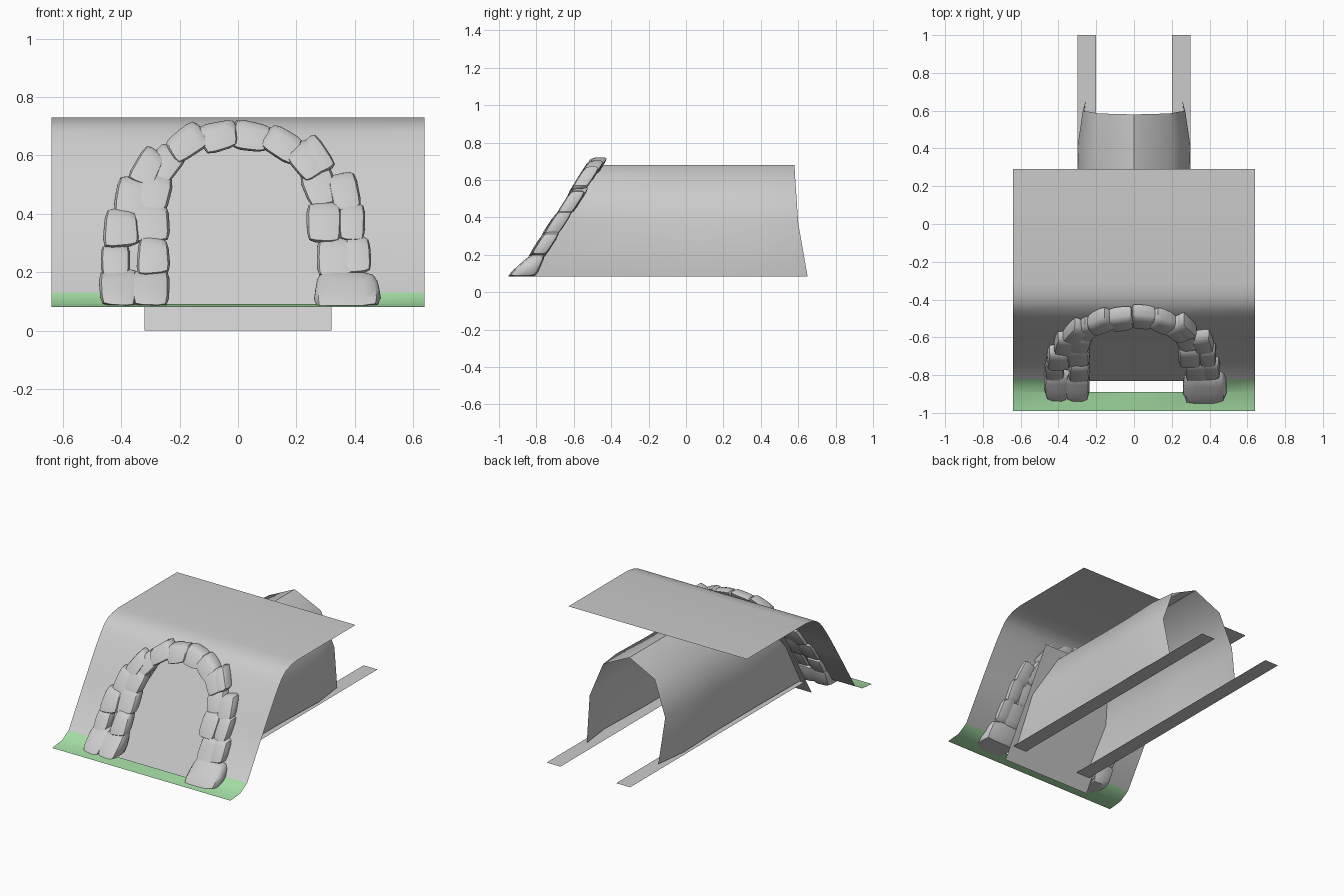
import bpy, bmesh, math, random

if "Cube" in bpy.data.objects:
    bpy.data.objects.remove(bpy.data.objects["Cube"])

random.seed(4)


def material(name, rgb):
    m = bpy.data.materials.new(name)
    m.diffuse_color = (*rgb, 1)
    m.use_nodes = True
    m.node_tree.nodes["Principled BSDF"].inputs["Base Color"].default_value = m.diffuse_color
    return m


GREY = material("grey_stone", (0.6, 0.6, 0.6))
GREEN = material("grass_green", (0.37, 0.72, 0.37))


def finish(bm, name, mats=(GREY,), angle=None):
    me = bpy.data.meshes.new(name)
    bm.to_mesh(me)
    bm.free()
    ob = bpy.data.objects.new(name, me)
    bpy.context.collection.objects.link(ob)
    for m in mats:
        me.materials.append(m)
    if angle:
        bpy.ops.object.select_all(action='DESELECT')
        ob.select_set(True)
        bpy.context.view_layer.objects.active = ob
        bpy.ops.object.shade_smooth_by_angle(angle=math.radians(angle))
    return ob


def quad(bm, pts):
    unique = list(dict.fromkeys(pts))
    return bm.faces.new([bm.verts.new(p) for p in unique])


# Hillside: bent sheet with an arched opening; each level is (y, z, half width of opening)
W = 0.64
levels = [(-0.99, 0.08, 0), (-0.89, 0.09, 0), (-0.89, 0.09, 0.27), (-0.82, 0.13, 0.28),
          (-0.67, 0.37, 0.29), (-0.58, 0.51, 0.25), (-0.54, 0.57, 0.21),
          (-0.49, 0.64, 0.12), (-0.455, 0.68, 0), (-0.42, 0.705, 0),
          (-0.37, 0.722, 0), (-0.31, 0.73, 0), (0.29, 0.73, 0)]
bm = bmesh.new()
for (y0, z0, w0), (y1, z1, w1) in zip(levels, levels[1:]):
    if (y0, z0) == (y1, z1):
        continue
    for s in (-1, 1):
        pts = [(s * w0, y0, z0), (s * W, y0, z0), (s * W, y1, z1), (s * w1, y1, z1)]
        f = quad(bm, pts if s > 0 else pts[::-1])
        f.material_index = 1 if f.calc_center_median().z < 0.13 else 0
bmesh.ops.remove_doubles(bm, verts=bm.verts, dist=0.0005)
finish(bm, "hillside", (GREY, GREEN), 60)

# Sloping plate that closes the opening
bm = bmesh.new()
quad(bm, [(-0.32, -0.83, 0), (0.32, -0.83, 0), (0.32, -0.45, 0.64), (-0.32, -0.45, 0.64)])
finish(bm, "opening_backing")

# Tunnel lining: arch section lofted along y, its front cut to the slope
half = [(0.27, 0.085), (0.285, 0.37), (0.195, 0.59), (0, 0.68)]
section = half + [(-x, z) for x, z in half[-2::-1]]
fronts = [-0.85, -0.67, -0.53, -0.44]
ends = [0.65, 0.6, 0.585, 0.58]
fronts += fronts[-2::-1]
ends += ends[-2::-1]
bm = bmesh.new()
rings = []
for k, scale in ((0, 1.02), (0.35, 1.0), (0.6, 1.0), (0.85, 1.05), (1, 0.95)):
    rings.append([bm.verts.new((x * scale, a + (b - a) * k, z))
                  for (x, z), a, b in zip(section, fronts, ends)])
for r0, r1 in zip(rings, rings[1:]):
    for i in range(len(section) - 1):
        bm.faces.new((r0[i], r1[i], r1[i + 1], r0[i + 1]))
finish(bm, "tunnel_lining", angle=46)

# Floor strips along both sides of the tunnel
for s, side in ((-1, "left"), (1, "right")):
    a, b = sorted((s * 0.2, s * 0.3))
    bm = bmesh.new()
    quad(bm, [(a, -0.78, 0.08), (b, -0.78, 0.08), (b, 1, 0.08), (a, 1, 0.08)])
    finish(bm, side + "_floor_strip")


# Arch stones: (x, z, length along the arch, width across it), draped on the slope
stones = [(-0.41, 0.145, 0.13, 0.13), (-0.30, 0.145, 0.13, 0.13), (0.375, 0.14, 0.13, 0.22),
          (-0.29, 0.255, 0.13, 0.11), (-0.30, 0.37, 0.14, 0.13), (-0.295, 0.475, 0.13, 0.13),
          (-0.25, 0.57, 0.13, 0.10), (-0.175, 0.645, 0.14, 0.10), (-0.065, 0.665, 0.13, 0.10),
          (0.045, 0.665, 0.13, 0.10), (0.15, 0.64, 0.13, 0.10), (0.235, 0.58, 0.13, 0.10),
          (0.28, 0.49, 0.13, 0.11), (0.295, 0.37, 0.14, 0.12), (0.335, 0.25, 0.14, 0.13),
          (-0.42, 0.24, 0.11, 0.10), (-0.40, 0.35, 0.13, 0.12), (-0.365, 0.46, 0.13, 0.11),
          (-0.31, 0.56, 0.13, 0.09), (0.27, 0.60, 0.13, 0.08), (0.365, 0.475, 0.13, 0.10),
          (0.39, 0.37, 0.13, 0.09), (0.41, 0.26, 0.13, 0.09)]


def add_stone(bm, x, z, length, width):
    angle = math.atan2(max(z - 0.4, 0), x)
    ca, sa = math.cos(angle), math.sin(angle)
    tmp = bmesh.new()
    bmesh.ops.create_cube(tmp, size=2)
    bmesh.ops.subdivide_edges(tmp, edges=tmp.edges, cuts=3, use_grid_fill=True)
    skew, lift = random.uniform(-0.12, 0.12), random.uniform(-0.008, 0.008)
    verts = {}
    for v in tmp.verts:
        p = v.co
        round_p = p / (sum(abs(c) ** 5 for c in p) ** 0.2)     # rounded block
        r = round_p[0] * width / 2 * (1 + skew * round_p[1])
        t = round_p[1] * length / 2 * (1 + skew * round_p[0])
        px = x + r * ca - t * sa
        pz = max(z + r * sa + t * ca, 0.085)
        depth = (0.018 + lift + 0.042 * round_p[2]) * (1 + 8 * max(0, 0.2 - pz))
        py = -0.82 + (pz - 0.13) / 1.571 - depth
        verts[v] = bm.verts.new((px, max(py, -1), pz))
    for f in tmp.faces:
        bm.faces.new([verts[v] for v in f.verts])
    tmp.free()


bm = bmesh.new()
for s in stones:
    add_stone(bm, *s)
bmesh.ops.recalc_face_normals(bm, faces=bm.faces)
finish(bm, "arch_stones", angle=40)
